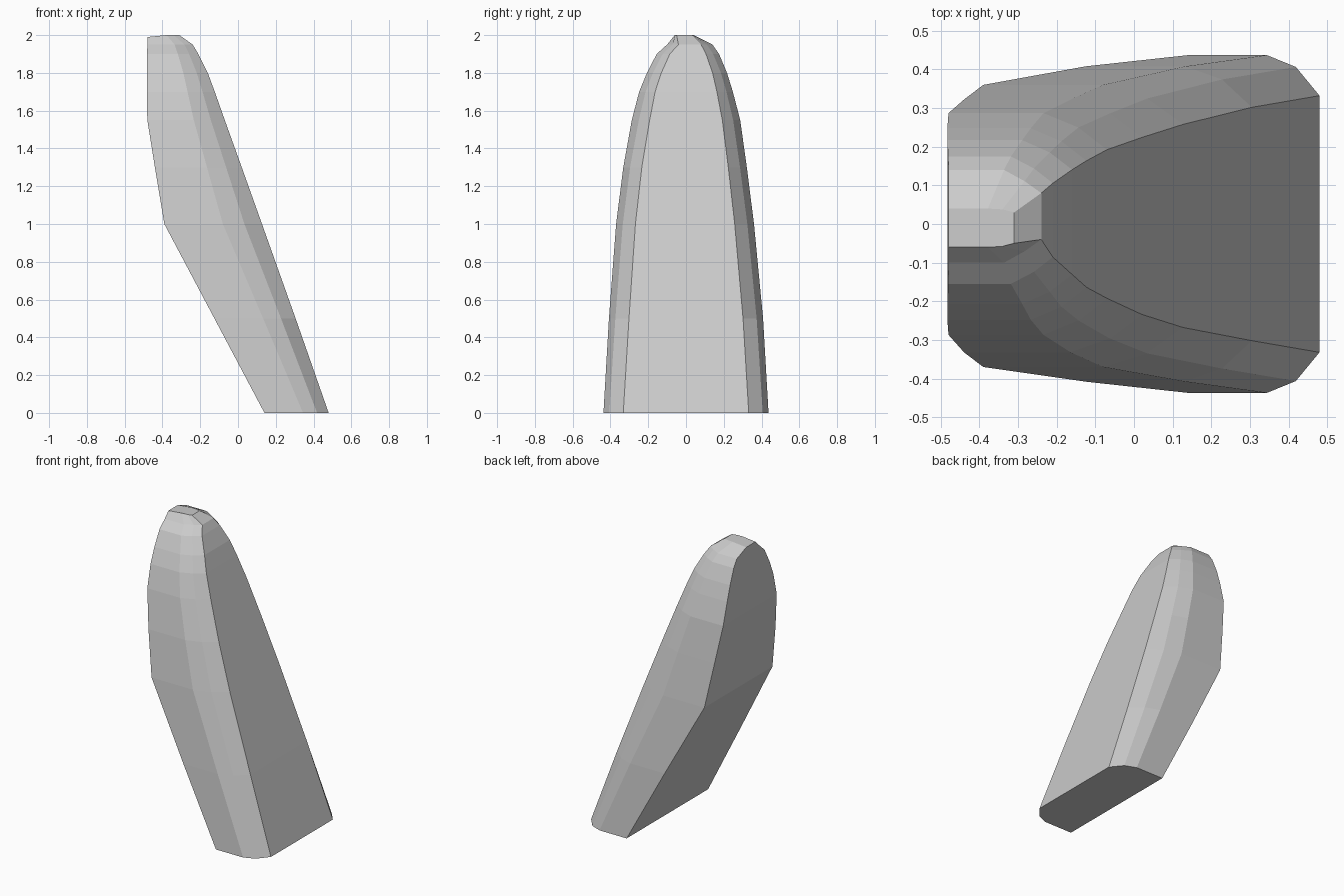
import bpy, bmesh

if "Cube" in bpy.data.objects:
    bpy.data.objects.remove(bpy.data.objects["Cube"], do_unlink=True)

# One plain grey material
grey = bpy.data.materials.new("plain grey")
grey.use_nodes = True
colour = (0.6, 0.6, 0.6, 1)
grey.diffuse_color = colour
grey.node_tree.nodes["Principled BSDF"].inputs["Base Color"].default_value = colour

# Level sections: height, flat side x, rounded side x, y centre, half width, flat share of the rounded side
sections = [
    (0.00, 0.14, 0.48, 0.00, 0.437, 0.76),
    (0.50, -0.125, 0.305, 0.00, 0.408, 0.74),
    (1.00, -0.39, 0.127, -0.005, 0.365, 0.72),
    (1.30, -0.44, 0.02, -0.005, 0.327, 0.70),
    (1.55, -0.48, -0.07, 0.00, 0.287, 0.67),
    (1.70, -0.483, -0.123, 0.00, 0.248, 0.66),
    (1.80, -0.483, -0.16, 0.005, 0.212, 0.64),
    (1.90, -0.481, -0.21, 0.01, 0.165, 0.58),
    (1.95, -0.48, -0.24, 0.02, 0.12, 0.50),
    (2.00, -0.48, -0.31, -0.01, 0.05, 0.80),
]


def outline(bm, z, back, front, centre, half, flat):
    """Straight back and sides, with corners rounded towards the front."""
    side = [(0, 1), (0.6, 1), (0.82, (1 + 2 * flat) / 3 + 0.09), (1, flat)]
    points = [(d, w) for d, w in side] + [(d, -w) for d, w in reversed(side)]
    return [bm.verts.new((back + d * (front - back), centre + w * half, z))
            for d, w in points]


# Loft the leaning, rounded slab
bm = bmesh.new()
rings = [outline(bm, *s) for s in sections]
for low, high in zip(rings, rings[1:]):
    for i in range(len(low)):
        j = (i + 1) % len(low)
        bm.faces.new((low[i], low[j], high[j], high[i]))
bm.faces.new(rings[0])
bm.faces.new(rings[-1])
# The tip dips slightly at the flat side
rings[-1][0].co.z = rings[-1][-1].co.z = 1.99
bmesh.ops.recalc_face_normals(bm, faces=bm.faces)

mesh = bpy.data.meshes.new("leaning_slab")
bm.to_mesh(mesh)
bm.free()
mesh.materials.append(grey)
slab = bpy.data.objects.new("leaning_slab", mesh)
bpy.context.collection.objects.link(slab)
